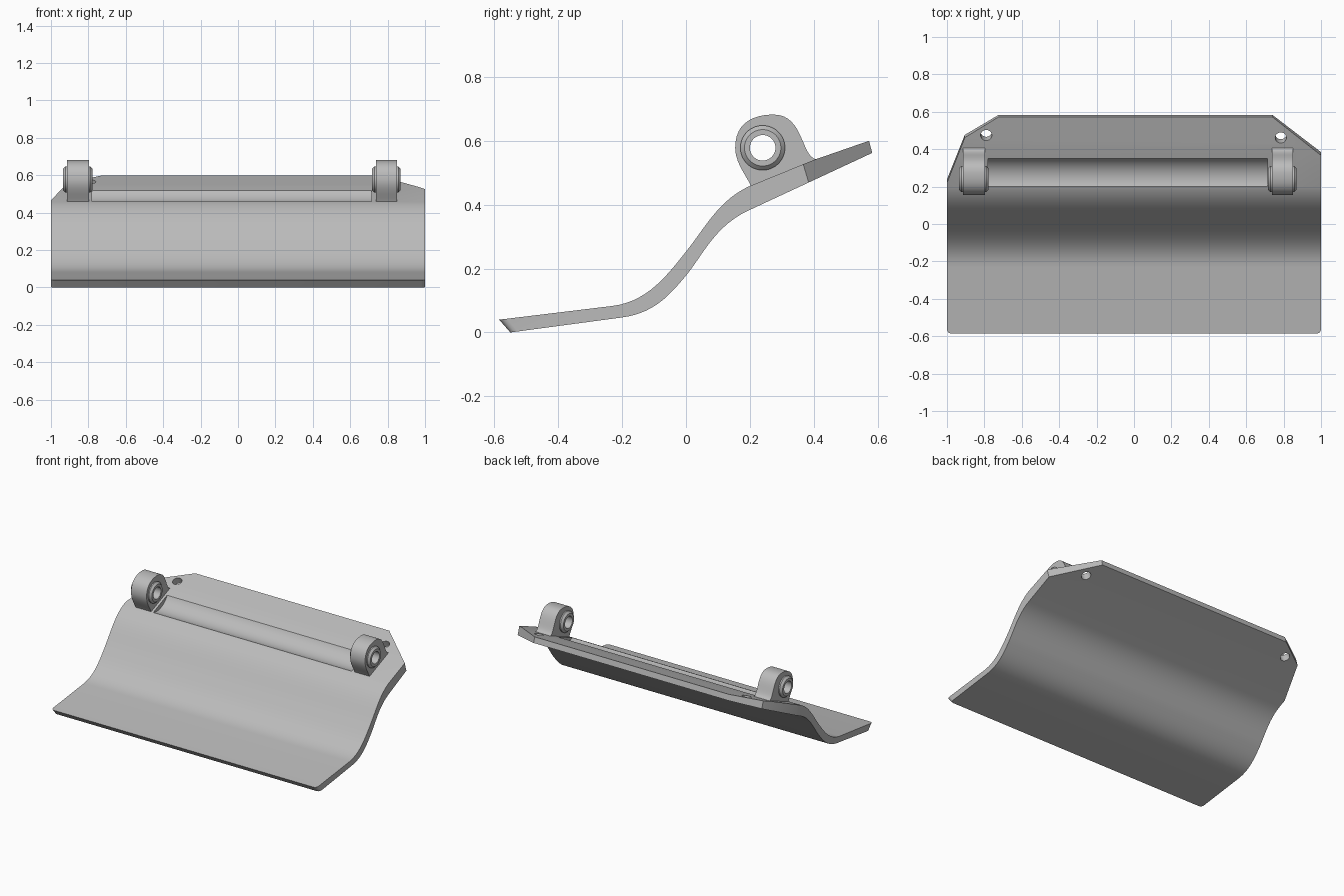
import bpy, bmesh, math
from mathutils import Vector

if "Cube" in bpy.data.objects:
    bpy.data.objects.remove(bpy.data.objects["Cube"], do_unlink=True)

grey = bpy.data.materials.new("plain grey")
grey.use_nodes = True
COLOUR = (0.5, 0.5, 0.5, 1)
grey.diffuse_color = COLOUR
grey.node_tree.nodes["Principled BSDF"].inputs["Base Color"].default_value = COLOUR

AXIS_Y, AXIS_Z = 0.24, 0.578   # hinge axis


def extrude(name, points, vector, edge_rule=None, bevel=0.0, segments=1):
    """Closed outline pushed along a vector, with optional bevel on chosen edges."""
    bm = bmesh.new()
    face = bm.faces.new([bm.verts.new(p) for p in points])
    made = bmesh.ops.extrude_face_region(bm, geom=[face])["geom"]
    bmesh.ops.translate(bm, vec=vector, verts=[g for g in made if isinstance(g, bmesh.types.BMVert)])
    bmesh.ops.recalc_face_normals(bm, faces=bm.faces)
    if edge_rule:
        bmesh.ops.bevel(bm, geom=[e for e in bm.edges if edge_rule(e)], offset=bevel,
                        segments=segments, profile=0.5, affect='EDGES')
    mesh = bpy.data.meshes.new(name)
    bm.to_mesh(mesh)
    bm.free()
    obj = bpy.data.objects.new(name, mesh)
    bpy.context.collection.objects.link(obj)
    mesh.materials.append(grey)
    return obj


def along_x(name, profile, x0, x1, *args):
    return extrude(name, [(x0, y, z) for y, z in profile], (x1 - x0, 0, 0), *args)


def circle(radius, count=64):
    return [(AXIS_Y + radius * math.cos(2 * math.pi * i / count),
             AXIS_Z + radius * math.sin(2 * math.pi * i / count)) for i in range(count)]


def bezier(a, b, c, d, steps=14):
    a, b, c, d = map(Vector, (a, b, c, d))
    return [tuple(a * (1 - t) ** 3 + b * 3 * t * (1 - t) ** 2 + c * 3 * t * t * (1 - t) + d * t ** 3)
            for t in (i / steps for i in range(steps + 1))]


def carve(obj, cutter, operation='DIFFERENCE'):
    mod = obj.modifiers.new("cut", 'BOOLEAN')
    mod.operation, mod.object, mod.solver = operation, cutter, 'EXACT'
    bpy.context.view_layer.objects.active = obj
    bpy.ops.object.modifier_apply(modifier=mod.name)
    bpy.data.objects.remove(cutter, do_unlink=True)


def smooth(obj):
    bpy.ops.object.select_all(action='DESELECT')
    obj.select_set(True)
    bpy.context.view_layer.objects.active = obj
    bpy.ops.object.shade_smooth_by_angle(angle=math.radians(30))


# S-curved plate
upper = ([(-0.585, 0.04)]
         + bezier((-0.23, 0.083), (-0.12, 0.097), (-0.06, 0.178), (0, 0.253))
         + bezier((0, 0.253), (0.06, 0.328), (0.1, 0.41), (0.194, 0.456))[1:]
         + [(0.40, 0.54), (0.573, 0.60)])
lower = ([(-0.55, 0)]
         + bezier((-0.2, 0.047), (-0.1, 0.06), (-0.05, 0.118), (0, 0.178))
         + bezier((0, 0.178), (0.05, 0.238), (0.09, 0.333), (0.194, 0.381))[1:]
         + [(0.583, 0.562)])


def front_corner(edge):
    a, b = (v.co for v in edge.verts)
    return abs(a.x - b.x) < 0.001 and max(a.y, b.y) < -0.5


plate = along_x("plate", upper + lower[::-1], -1, 1, front_corner, 0.02, 4)

# Angled rear corners, cut square to the sloping plate
outline = [(-1.1, -2), (1.1, -2), (1.1, 0.28), (1, 0.375), (0.70, 0.637), (-0.65, 0.652),
           (-0.905, 0.48), (-1.1, -0.074)]
trim = extrude("trim", [(x, y + 0.3, -0.5) for x, y in outline], (0, -0.6, 2))
carve(plate, trim, 'INTERSECT')

# Rounded groove around the hinge axis
carve(plate, along_x("groove", circle(0.125, 96), -0.78, 0.715))

# Rear mounting holes
for x, y in ((-0.79, 0.483), (0.785, 0.468)):
    bpy.ops.mesh.primitive_cylinder_add(vertices=32, radius=0.03, depth=0.3,
                                        location=(x, y, 0.545), rotation=(0.4, 0, 0))
    carve(plate, bpy.context.object)
smooth(plate)

# Hinge lugs with bored bosses
lug_front = bezier((0.205, 0.455), (0.19, 0.49), (0.154, 0.53), (0.154, 0.578), 10)
lug_top = bezier((0.154, 0.578), (0.154, 0.66), (0.215, 0.682), (0.275, 0.682), 12)
lug_back = bezier((0.275, 0.682), (0.37, 0.682), (0.36, 0.545), (0.41, 0.542), 16)
lug_profile = lug_front + lug_top[1:] + lug_back[1:] + [(0.40, 0.51), (0.22, 0.42)]


def end_rim(edge):
    a, b = (v.co for v in edge.verts)
    return abs(a.x - b.x) < 0.001


for side, x0, x1 in (("right", -0.914, -0.797), ("left", 0.738, 0.85)):
    lug = along_x(side + "_hinge_lug", lug_profile, x0, x1)
    boss = along_x(side + "_hinge_boss", circle(0.07), x0 - 0.022, x1 + 0.02, end_rim, 0.013)
    for part in (lug, boss):
        carve(part, along_x("bore", circle(0.04), x0 - 0.1, x1 + 0.1))
        smooth(part)
